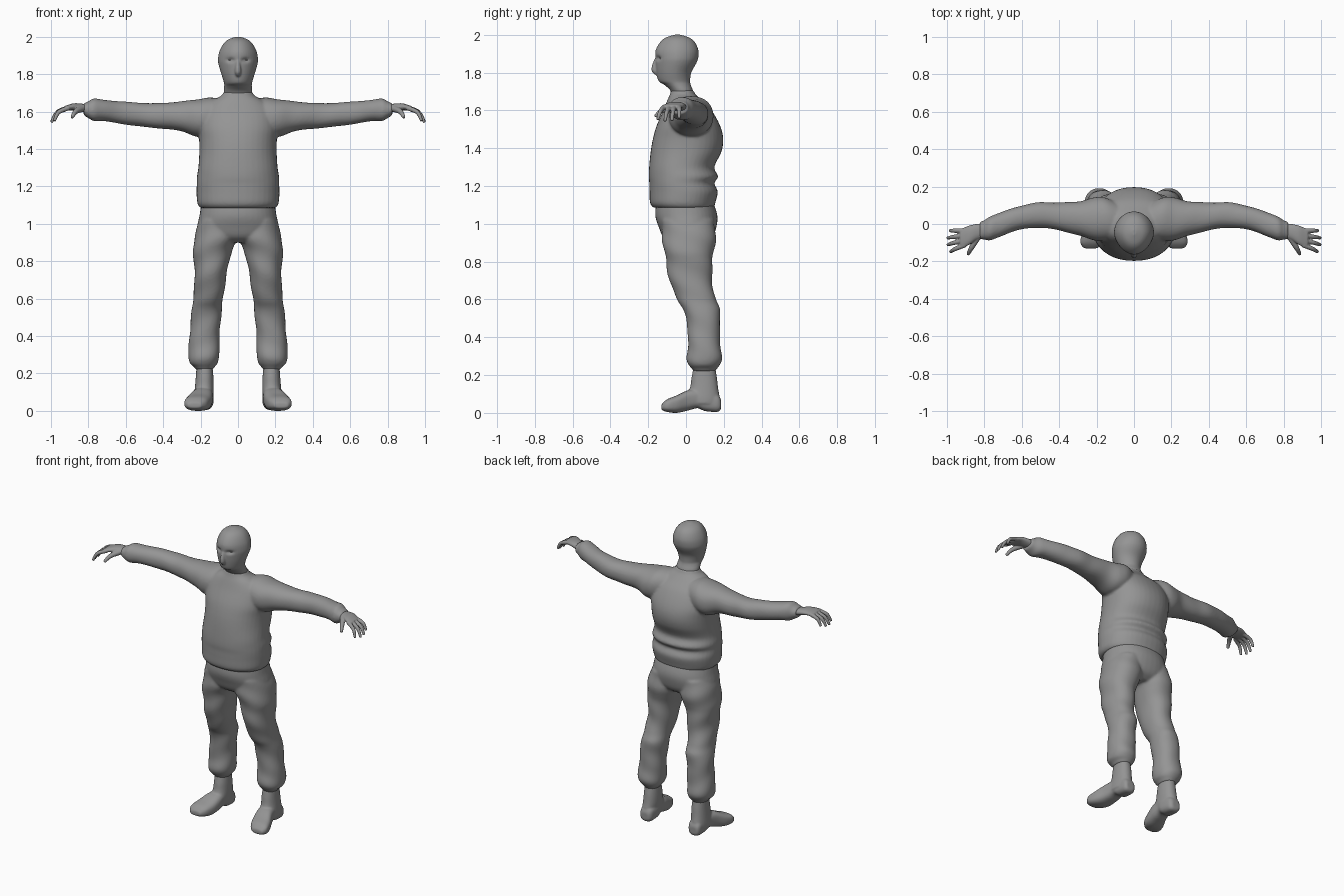
import bpy, bmesh, math
from mathutils import Vector

default_cube = bpy.data.objects.get("Cube")
if default_cube:
    bpy.data.objects.remove(default_cube, do_unlink=True)

grey = bpy.data.materials.new("plain_grey")
grey.use_nodes = True
grey_value = (0.3, 0.3, 0.3, 1)
grey.diffuse_color = grey_value
grey.node_tree.nodes["Principled BSDF"].inputs["Base Color"].default_value = grey_value

SEGMENTS = 40
STEPS = 6


def smooth_rows(rows):
    """Catmull-Rom interpolation between neighbouring sections."""
    rows = [Vector(row) for row in rows]
    result = []
    for i in range(len(rows) - 1):
        a, b, c = rows[max(i - 1, 0)], rows[i], rows[i + 1]
        d = rows[min(i + 2, len(rows) - 1)]
        for k in range(STEPS):
            t = k / STEPS
            result.append(b + (c - a) * (t / 2)
                          + (a * 2 - b * 5 + c * 4 - d) * (t * t / 2)
                          + (b * 3 - a - c * 3 + d) * (t ** 3 / 2))
    return result + [rows[-1]]


def skin(bm, rings):
    """Closed skin over a list of point rings."""
    rings = [[bm.verts.new(p) for p in ring] for ring in rings]
    count = len(rings[0])
    for low, high in zip(rings, rings[1:]):
        for i in range(count):
            j = (i + 1) % count
            bm.faces.new((low[i], low[j], high[j], high[i]))
    bm.faces.new(rings[0])
    bm.faces.new(rings[-1])


def loft(bm, rows, axis="z", side=1, power=2.2, fold=0):
    """Each row is a station and the low and high edges of both cross directions."""
    rings = []
    for t, a0, a1, b0, b1 in smooth_rows(rows):
        ring = []
        for i in range(SEGMENTS):
            ang = math.tau * i / SEGMENTS
            c, s = math.cos(ang), math.sin(ang)
            scale = 1 + fold * math.sin(40 * t + 2 * ang)
            a = (a0 + a1) / 2 + (a1 - a0) / 2 * scale * math.copysign(abs(c) ** (2 / power), c)
            b = (b0 + b1) / 2 + (b1 - b0) / 2 * scale * math.copysign(abs(s) ** (2 / power), s)
            x, y, z = {"x": (t, a, b), "y": (a, t, b), "z": (a, b, t)}[axis]
            ring.append((x * side, y, z))
        rings.append(ring)
    skin(bm, rings)


def tube(bm, points, radii, side=1):
    """Tapered round tube along a bent path."""
    rows = smooth_rows([(*p, r) for p, r in zip(points, radii)])
    centres = [row.to_3d() for row in rows]
    rings = []
    for i, row in enumerate(rows):
        along = centres[min(i + 1, len(rows) - 1)] - centres[max(i - 1, 0)]
        turn = along.to_track_quat("Z", "Y")
        ring = []
        for k in range(12):
            ang = math.tau * k / 12
            p = centres[i] + turn @ Vector((math.cos(ang), math.sin(ang), 0)) * row.w
            ring.append((p.x * side, p.y, p.z))
        rings.append(ring)
    skin(bm, rings)


def finish(name, bm, voxel=0.008, relax=4):
    """Fuse the overlapping volumes into one smooth surface."""
    bmesh.ops.recalc_face_normals(bm, faces=bm.faces)
    mesh = bpy.data.meshes.new(name)
    bm.to_mesh(mesh)
    bm.free()
    mesh.materials.append(grey)
    mesh.shade_smooth()
    obj = bpy.data.objects.new(name, mesh)
    bpy.context.collection.objects.link(obj)
    remesh = obj.modifiers.new("fuse", "REMESH")
    remesh.mode = "VOXEL"
    remesh.voxel_size = voxel
    remesh.use_smooth_shade = True
    soften = obj.modifiers.new("soften", "SMOOTH")
    soften.factor = 0.5
    soften.iterations = relax
    return obj


# Sweater: torso with rolls at the back, and both sleeves
torso = [(1.085, .203, -.172, .148), (1.11, .217, -.19, .155), (1.17, .222, -.193, .168),
         (1.215, .22, -.194, .15), (1.25, .22, -.197, .17), (1.3, .212, -.195, .15),
         (1.38, .207, -.187, .187), (1.45, .208, -.175, .197), (1.52, .215, -.155, .18),
         (1.6, .2, -.12, .135), (1.65, .15, -.1, .085), (1.685, .09, -.085, .05),
         (1.705, .078, -.08, .04)]
sleeve = [(.06, -.08, .1, 1.5, 1.66), (.15, -.09, .14, 1.47, 1.675),
          (.22, -.085, .14, 1.465, 1.665), (.3, -.06, .12, 1.495, 1.655),
          (.42, -.03, .115, 1.51, 1.645), (.52, -.02, .115, 1.52, 1.647),
          (.63, -.035, .09, 1.535, 1.655), (.72, -.07, .06, 1.55, 1.663),
          (.77, -.088, .04, 1.55, 1.67), (.8, -.083, .02, 1.565, 1.655),
          (.825, -.08, .01, 1.58, 1.645)]
bm = bmesh.new()
loft(bm, [(z, -w, w, front, back) for z, w, front, back in torso])
for side in (1, -1):
    loft(bm, sleeve, "x", side, fold=.012)
finish("sweater", bm)

# Trousers: hips and two baggy legs gathered at the cuffs
hips = [(1.15, .19, -.15, .13), (1.05, .205, -.163, .165), (.98, .218, -.143, .16),
        (.93, .2, -.12, .14), (.9, .15, -.08, .1)]
leg = [(1.02, .01, .205, -.13, .15), (.93, .002, .232, -.127, .158),
       (.86, .03, .24, -.115, .148), (.8, .048, .236, -.105, .14),
       (.7, .065, .232, -.088, .138), (.6, .08, .24, -.045, .157),
       (.54, .087, .247, -.012, .182), (.45, .095, .255, .008, .178),
       (.36, .1, .262, .01, .183), (.29, .1, .267, .004, .19),
       (.255, .108, .258, .015, .178), (.235, .125, .235, .03, .165),
       (.22, .135, .225, .04, .155)]
bm = bmesh.new()
loft(bm, [(z, -w, w, front, back) for z, w, front, back in hips])
for side in (1, -1):
    loft(bm, leg, "z", side, fold=.025)
finish("trousers", bm)

# Boots: ankle shaft and foot with heel and arch
shaft = [(.27, .14, .22, .045, .15), (.19, .132, .225, .03, .163), (.13, .13, .23, .02, .17),
         (.08, .133, .235, -.01, .178), (.05, .14, .235, 0, .17)]
foot = [(.185, .155, .21, .02, .07), (.165, .137, .223, .005, .1), (.1, .13, .23, .01, .12),
        (.06, .135, .235, .025, .125), (.01, .135, .25, .012, .12),
        (-.05, .145, .277, 0, .092), (-.1, .165, .287, .005, .072), (-.13, .195, .268, .015, .045)]
for side, label in ((1, "left"), (-1, "right")):
    bm = bmesh.new()
    loft(bm, shaft, "z", side)
    loft(bm, foot, "y", side, power=2.8)
    finish(label + "_boot", bm, .006)

# Hands: palm, four curled fingers and a thumb
palm = [(.79, -.07, .005, 1.59, 1.635), (.84, -.085, 0, 1.6, 1.643), (.88, -.11, -.008, 1.607, 1.644),
        (.915, -.127, -.022, 1.605, 1.634), (.93, -.12, -.03, 1.61, 1.628)]
finger_tips = [(.982, -.15, 1.55), (.997, -.112, 1.542), (.997, -.075, 1.545), (.985, -.036, 1.558)]
for side, label in ((1, "left"), (-1, "right")):
    bm = bmesh.new()
    loft(bm, palm, "x", side)
    for i, tip in enumerate(finger_tips):
        knuckle = Vector((.905, -.113 + .026 * i, 1.62))
        middle = knuckle.lerp(Vector(tip), .6) + Vector((.008, 0, .018))
        tube(bm, (knuckle, middle, tip), (.013, .0115, .008), side)
    tube(bm, ((.835, -.07, 1.615), (.868, -.125, 1.6), (.888, -.163, 1.568)),
         (.018, .014, .009), side)
    finish(label + "_hand", bm, .004, 2)

# Masked head: neck, jaw, skull, nose ridge and pressed-in eye sockets
skull = [(1.63, .07, -.06, .05), (1.7, .076, -.08, .038), (1.735, .074, -.115, .025),
         (1.755, .076, -.145, .022), (1.8, .09, -.157, .028), (1.85, .104, -.162, .055),
         (1.88, .107, -.163, .065), (1.92, .1, -.16, .065), (1.96, .08, -.137, .047),
         (1.985, .053, -.107, .017), (2, .012, -.06, -.03)]
bm = bmesh.new()
loft(bm, [(z, -w, w, front, back) for z, w, front, back in skull], power=2)
tube(bm, ((0, -.148, 1.885), (0, -.16, 1.85), (0, -.163, 1.815), (0, -.145, 1.795)),
     (.01, .015, .02, .015))
for v in bm.verts:
    # Narrow the face towards the front, then press the sockets in
    if v.co.y < -.05 and v.co.z > 1.72:
        v.co.x *= 1 + (v.co.y + .05) * 1.2
    if v.co.y < -.06:
        dx, dz = (abs(v.co.x) - .04) / .02, (v.co.z - 1.875) / .011
        v.co.y += .016 * math.exp(-dx * dx - dz * dz)
finish("head", bm, .005, 3)

# Eyeballs resting in the sockets
for side, label in ((1, "left"), (-1, "right")):
    bpy.ops.mesh.primitive_uv_sphere_add(segments=20, ring_count=12, radius=.014,
                                         location=(.04 * side, -.126, 1.876))
    eye = bpy.context.object
    eye.name = label + "_eye"
    eye.scale = (1.1, 1, .55)
    eye.data.materials.append(grey)
    bpy.ops.object.shade_smooth_by_angle()
